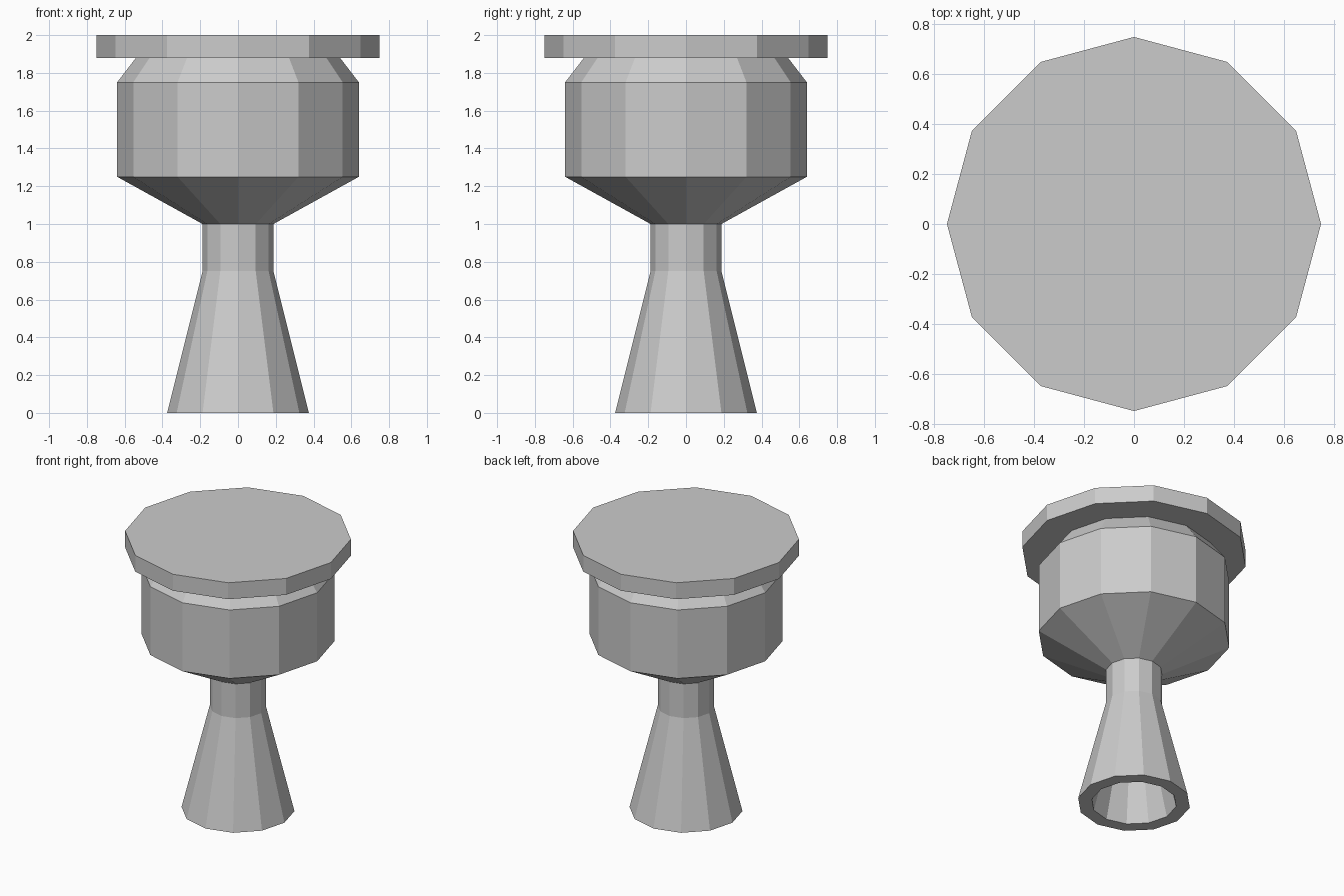
import bpy, bmesh
from math import cos, sin, tau

if "Cube" in bpy.data.objects:
    bpy.data.objects.remove(bpy.data.objects["Cube"])

SIDES = 12


def lathe(name, profile):
    """Revolve (radius, z) points around z; open ends on the axis are capped with flat polygons."""
    bm = bmesh.new()
    rings = [[bm.verts.new((r * cos(tau * i / SIDES), r * sin(tau * i / SIDES), z))
              for i in range(SIDES)] for r, z in profile]
    for a, b in zip(rings, rings[1:]):
        for i in range(SIDES):
            j = (i + 1) % SIDES
            bm.faces.new((a[i], a[j], b[j], b[i]))
    bm.faces.new(rings[0])
    bm.faces.new(rings[-1])
    bmesh.ops.recalc_face_normals(bm, faces=bm.faces)
    mesh = bpy.data.meshes.new(name)
    bm.to_mesh(mesh)
    bm.free()
    obj = bpy.data.objects.new(name, mesh)
    bpy.context.collection.objects.link(obj)
    return obj


# Hollow flared nozzle and throat: up the outside from the inner bore
lathe("nozzle", [(0.094, 1.0), (0.094, 0.75), (0.283, 0.0),
                 (0.375, 0.0), (0.1875, 0.75), (0.1875, 1.0)][:5] + [(0.1875, 1.02)])

# Chamber with cone below and tapered shoulder above
lathe("chamber", [(0.1875, 1.0), (0.64, 1.25), (0.64, 1.75), (0.54, 1.88)])

# Mounting plate
lathe("top_plate", [(0.75, 1.88), (0.75, 2.0)])
